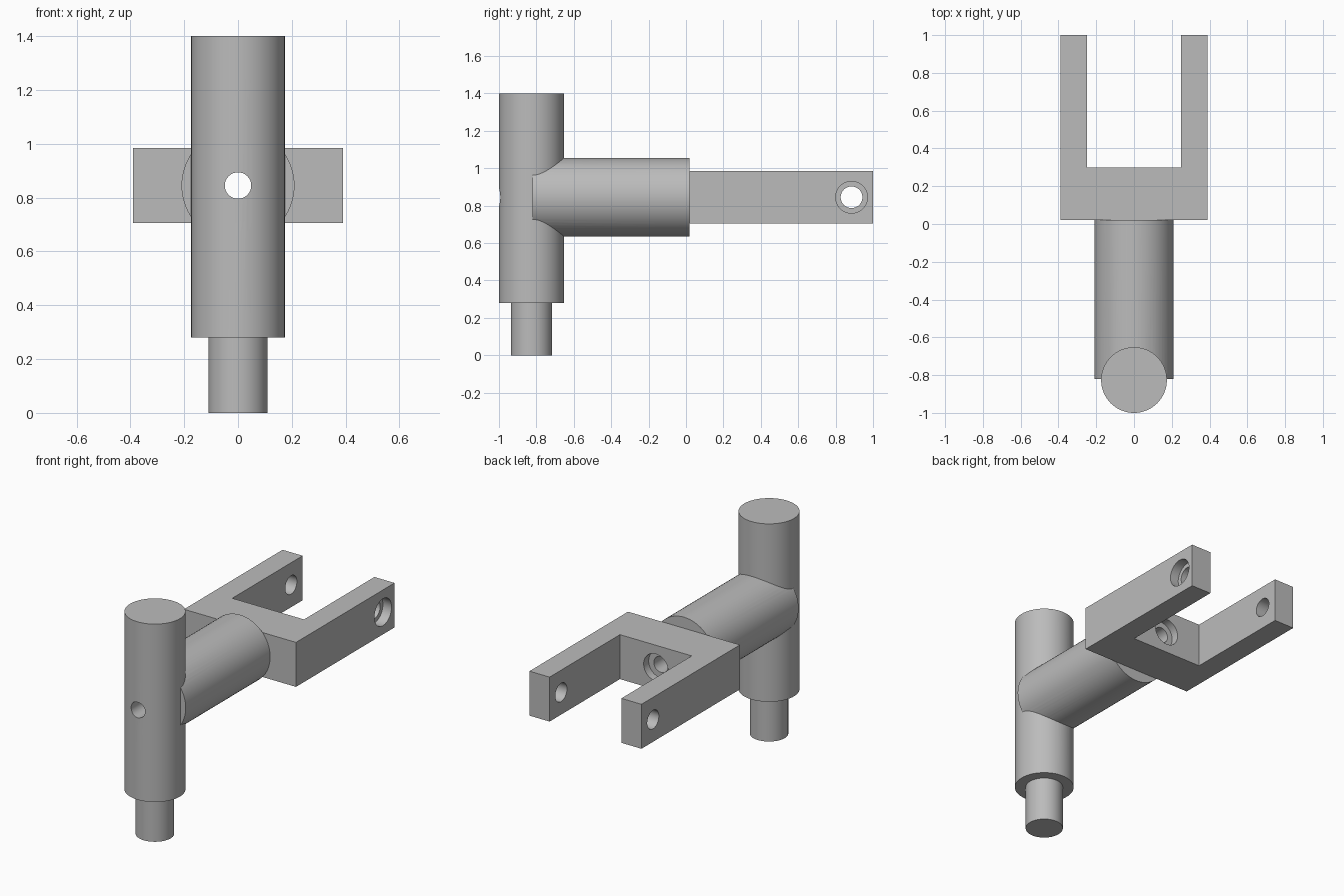
import bpy, bmesh, math
from mathutils import Matrix, Vector

cube = bpy.data.objects.get("Cube")
if cube:
    bpy.data.objects.remove(cube, do_unlink=True)

steel = bpy.data.materials.new("plain_grey")
steel.use_nodes = True
GREY = (0.5, 0.5, 0.5, 1)
steel.diffuse_color = GREY
steel.node_tree.nodes["Principled BSDF"].inputs["Base Color"].default_value = GREY

POST_Y = -0.826   # upright axis
MID_Z = 0.845     # height of the arm and fork axis


def finish(name, bm):
    bmesh.ops.recalc_face_normals(bm, faces=bm.faces)
    mesh = bpy.data.meshes.new(name)
    bm.to_mesh(mesh)
    bm.free()
    mesh.materials.append(steel)
    obj = bpy.data.objects.new(name, mesh)
    bpy.context.collection.objects.link(obj)
    return obj


def rod(name, axis, start, end, radius, sides=64):
    """Closed cylinder along an axis, between two points."""
    start, end = Vector(start), Vector(end)
    turn = Matrix.Rotation(math.pi / 2, 4, axis)
    bm = bmesh.new()
    bmesh.ops.create_cone(bm, cap_ends=True, segments=sides, radius1=radius,
                          radius2=radius, depth=(end - start).length,
                          matrix=Matrix.Translation((start + end) / 2) @ turn)
    return finish(name, bm)


def lathe(name, profile, centre, sides=64):
    """Profile of (radius, height) turned about a vertical axis."""
    bm = bmesh.new()
    verts = [bm.verts.new((r, 0, z)) for r, z in profile]
    edges = [bm.edges.new(pair) for pair in zip(verts, verts[1:])]
    bmesh.ops.spin(bm, geom=verts + edges, cent=(0, 0, 0), axis=(0, 0, 1),
                   angle=math.tau, steps=sides)
    bmesh.ops.remove_doubles(bm, verts=bm.verts, dist=0.0001)
    bmesh.ops.translate(bm, verts=bm.verts, vec=centre)
    return finish(name, bm)


def cut(obj, cutter):
    """Subtract the cutter and bake the result."""
    mod = obj.modifiers.new("cut", 'BOOLEAN')
    mod.operation = 'DIFFERENCE'
    mod.solver = 'EXACT'
    mod.object = cutter
    bpy.context.view_layer.update()
    graph = bpy.context.evaluated_depsgraph_get()
    baked = bpy.data.meshes.new_from_object(obj.evaluated_get(graph))
    obj.modifiers.clear()
    obj.data = baked


# Upright post with its narrower foot pin
post = lathe("post", [(0, 0), (0.11, 0), (0.11, 0.28), (0.174, 0.28),
                      (0.174, 1.4), (0, 1.4)], (0, POST_Y, 0))

# Round arm, saddled onto the post
arm = rod("arm", 'X', (0, -0.82, MID_Z), (0, 0.02, MID_Z), 0.21)
cut(arm, post)

# U-shaped fork, extruded from its plan outline
half = [(0.39, 0.02), (0.39, 1), (0.25, 1), (0.25, 0.3)]
outline = half + [(-x, y) for x, y in reversed(half)]
bm = bmesh.new()
base = bm.faces.new([bm.verts.new((x, y, 0.705)) for x, y in outline])
top = bmesh.ops.extrude_face_region(bm, geom=[base])["geom"]
bmesh.ops.translate(bm, vec=(0, 0, 0.28),
                    verts=[v for v in top if isinstance(v, bmesh.types.BMVert)])
fork = finish("fork", bm)

# Long bore through the post, arm and fork, with a recess in the fork
bore = rod("bore_cutter", 'X', (0, -1.1, MID_Z), (0, 0.4, MID_Z), 0.049, 48)
recess = rod("recess_cutter", 'X', (0, 0.25, MID_Z), (0, 0.35, MID_Z), 0.085, 48)
# Cross hole through both prongs, recessed on the left one
cross = rod("cross_cutter", 'Y', (-0.5, 0.885, MID_Z), (0.5, 0.885, MID_Z), 0.058, 48)
cross_recess = rod("cross_recess_cutter", 'Y', (0.33, 0.885, MID_Z),
                   (0.45, 0.885, MID_Z), 0.085, 48)

for part in (post, arm, fork):
    cut(part, bore)
for cutter in (recess, cross, cross_recess):
    cut(fork, cutter)
for cutter in (bore, recess, cross, cross_recess):
    bpy.data.objects.remove(cutter, do_unlink=True)

# Smooth round walls, sharp rims
bpy.ops.object.select_all(action='DESELECT')
for part in (post, arm, fork):
    part.select_set(True)
bpy.context.view_layer.objects.active = post
bpy.ops.object.shade_smooth_by_angle(angle=math.radians(30))
